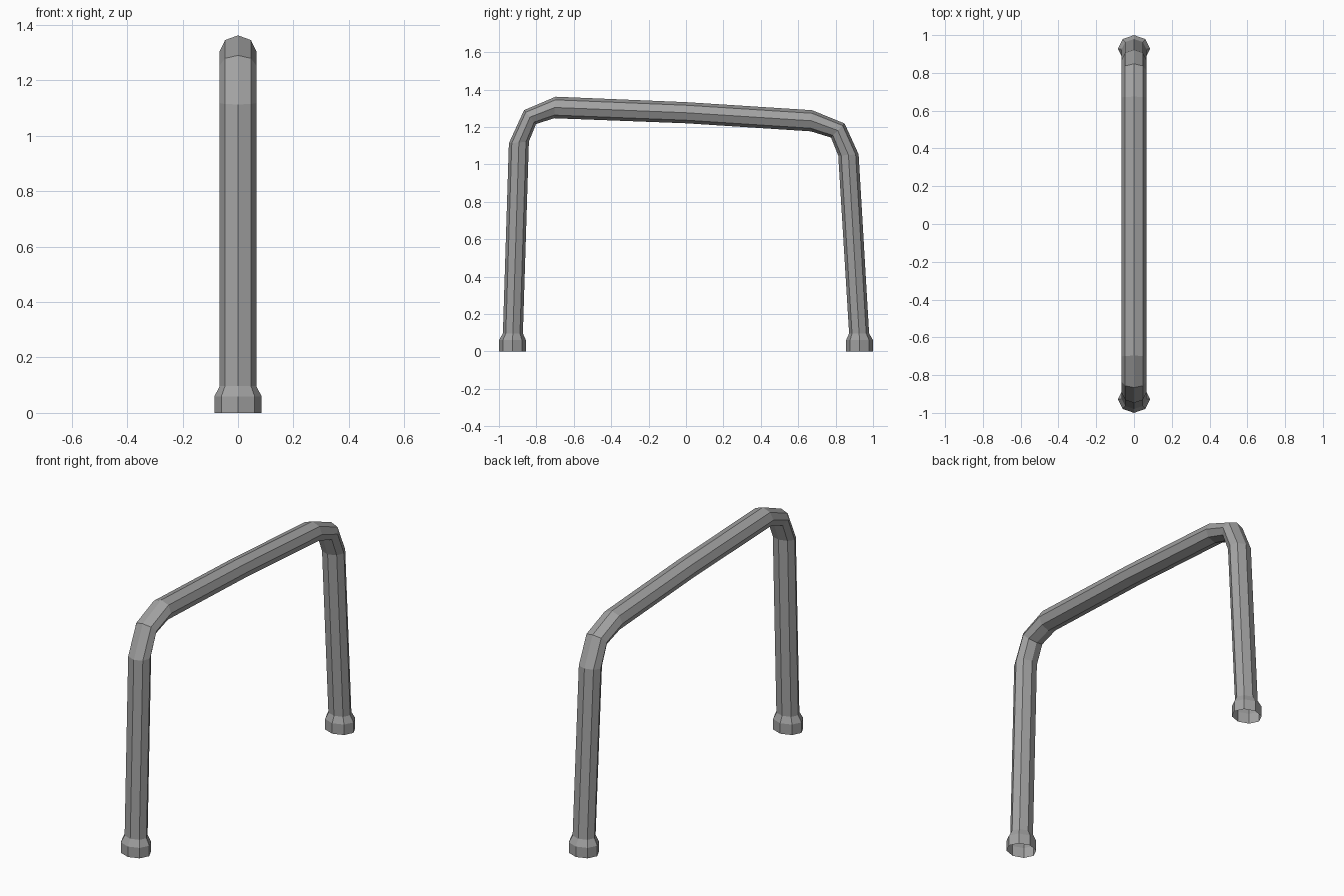
import bpy, bmesh
from math import sin, cos, tau
from mathutils import Vector

cube = bpy.data.objects.get("Cube")
if cube:
    bpy.data.objects.remove(cube, do_unlink=True)

SIDES = 8
TUBE_HALF_WIDTH = 0.066
FOOT_HALF_WIDTH = 0.085

metal = bpy.data.materials.new("grey metal")
metal.use_nodes = True
grey = (0.36, 0.36, 0.36, 1)
metal.diffuse_color = grey
metal.node_tree.nodes["Principled BSDF"].inputs["Base Color"].default_value = grey


def sweep(name, sections):
    """Join octagonal rings, each given by outer (y, z), inner (y, z) and half width."""
    bm = bmesh.new()
    rings = []
    for outer, inner, half_width in sections:
        a, b = Vector((0, *outer)), Vector((0, *inner))
        centre, arm = (a + b) / 2, (a - b) / 2
        side = Vector((half_width, 0, 0))
        angles = [tau * i / SIDES for i in range(SIDES)]
        rings.append([bm.verts.new(centre + arm * cos(t) + side * sin(t)) for t in angles])
    for low, high in zip(rings, rings[1:]):
        for i in range(SIDES):
            j = (i + 1) % SIDES
            bm.faces.new((low[i], low[j], high[j], high[i]))
    bmesh.ops.recalc_face_normals(bm, faces=bm.faces)
    mesh = bpy.data.meshes.new(name)
    bm.to_mesh(mesh)
    bm.free()
    mesh.materials.append(metal)
    obj = bpy.data.objects.new(name, mesh)
    bpy.context.collection.objects.link(obj)
    return obj


# Bent tube: outer and inner edge points from front foot to back foot
w = TUBE_HALF_WIDTH
path = [
    ((-0.979, 0.097), (-0.872, 0.097)),
    ((-0.947, 1.113), (-0.84, 1.122)),
    ((-0.866, 1.29), (-0.802, 1.216)),
    ((-0.697, 1.362), (-0.705, 1.247)),
    ((0, 1.333), (0, 1.22)),
    ((0.674, 1.29), (0.667, 1.177)),
    ((0.848, 1.219), (0.775, 1.144)),
    ((0.923, 1.054), (0.814, 1.047)),
    ((0.979, 0.097), (0.872, 0.097)),
]
sweep("bent_tube", [(outer, inner, w) for outer, inner in path])

# Flared socket feet, open underneath
for name, s in (("front_foot", -1), ("back_foot", 1)):
    sweep(name, [
        ((s, 0), (s * 0.856, 0), FOOT_HALF_WIDTH),
        ((s, 0.06), (s * 0.856, 0.06), FOOT_HALF_WIDTH),
        ((s * 0.979, 0.097), (s * 0.872, 0.097), TUBE_HALF_WIDTH),
    ])
